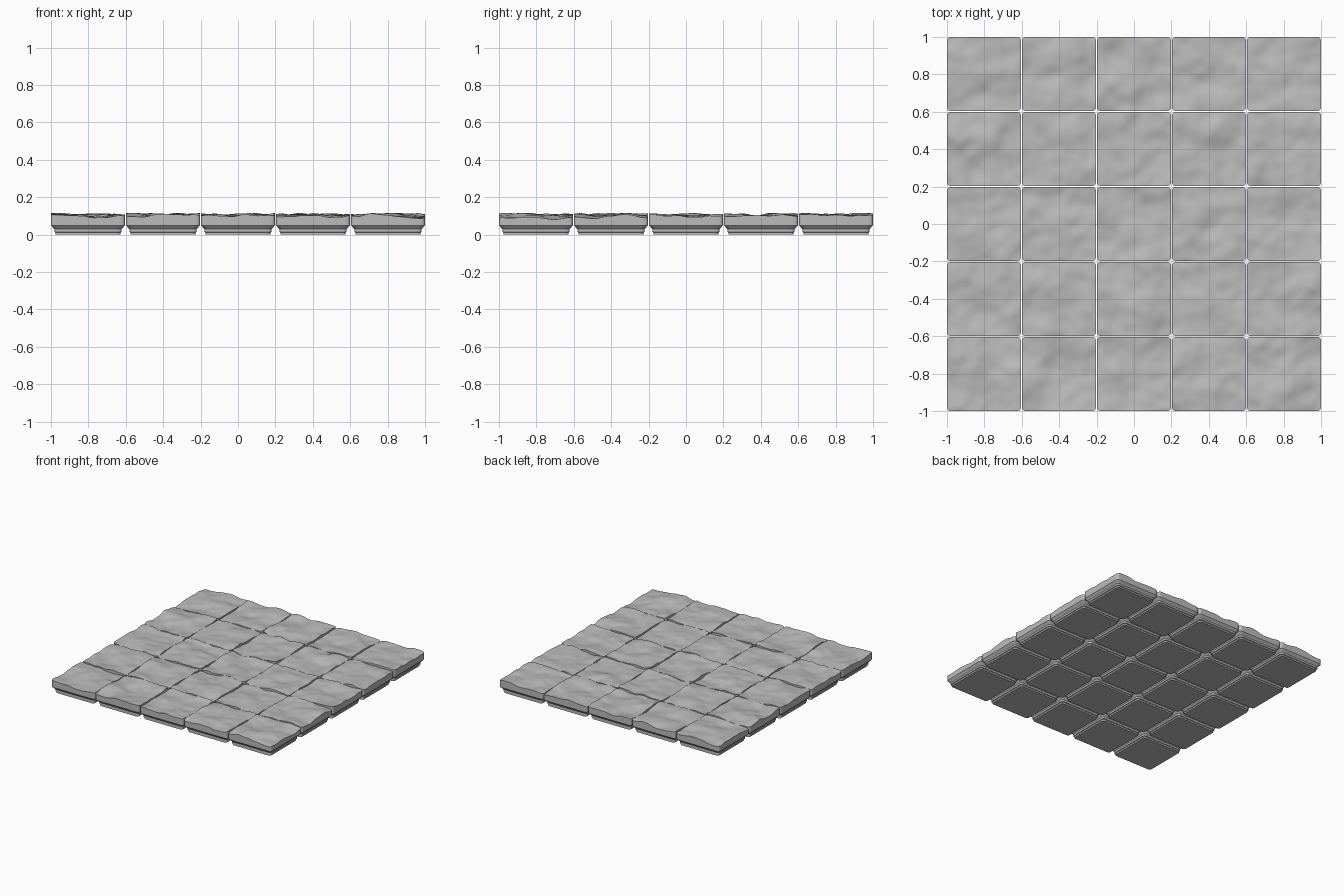
import bpy, bmesh, math
from mathutils import Vector, noise

cube = bpy.data.objects.get("Cube")
if cube:
    bpy.data.objects.remove(cube, do_unlink=True)

PITCH = 0.401
HALF = 0.198      # half width of a slab
RADIUS = 0.02     # corner rounding
STEPS = 20        # surface resolution

stone = bpy.data.materials.new("grey stone")
stone.use_nodes = True
stone.diffuse_color = (0.5, 0.5, 0.5, 1)
stone.node_tree.nodes["Principled BSDF"].inputs["Base Color"].default_value = (0.5, 0.5, 0.5, 1)


def round_corner(x, y):
    """Pull a point of the square into its rounded corner."""
    inner = HALF - RADIUS
    core = Vector((max(-inner, min(inner, x)), max(-inner, min(inner, y))))
    off = Vector((x, y)) - core
    if off.length > RADIUS:
        off *= RADIUS / off.length
    return core + off


def stone_height(x, y, seed):
    """Worn surface: broad dips with finer ripples, different on each slab."""
    p = Vector((x * 6, y * 6, seed * 7.3))
    broad = noise.noise(p)
    fine = noise.noise(p * 2.6 + Vector((4, 9, 2)))
    return min(0.115, max(0.077, 0.1 + 0.02 * broad + 0.007 * fine))


def make_slab(name, cx, cy, seed):
    bm = bmesh.new()
    # Uneven top, with extra grid lines at the rounded corners
    inner = HALF - RADIUS
    mid = [-inner + 2 * inner * i / STEPS for i in range(STEPS + 1)]
    lines = [-HALF, -HALF + RADIUS / 2] + mid + [HALF - RADIUS / 2, HALF]
    grid = []
    for y in lines:
        row = []
        for x in lines:
            p = round_corner(x, y)
            row.append(bm.verts.new((p.x, p.y, stone_height(p.x, p.y, seed))))
        grid.append(row)
    for j in range(len(lines) - 1):
        for i in range(len(lines) - 1):
            bm.faces.new((grid[j][i], grid[j][i + 1], grid[j + 1][i + 1], grid[j + 1][i]))

    # Sides: upright edge, undercut, then the stepped foot
    rim = grid[0][:-1] + [r[-1] for r in grid[:-1]] + grid[-1][:0:-1] + [r[0] for r in grid[:0:-1]]
    outline = [v.co.copy() for v in rim]
    loop = rim
    for half, z in ((HALF, 0.05), (0.18, 0.03), (0.18, 0.015), (0.174, 0.012), (0.174, 0)):
        s = half / HALF
        new = [bm.verts.new((c.x * s, c.y * s, z)) for c in outline]
        for i in range(len(loop)):
            k = (i + 1) % len(loop)
            bm.faces.new((loop[k], loop[i], new[i], new[k]))
        loop = new
    bm.faces.new(loop[::-1])
    bmesh.ops.recalc_face_normals(bm, faces=bm.faces)

    # Smooth faces with crisp edges where the slab turns
    for f in bm.faces:
        f.smooth = True
    for e in bm.edges:
        if len(e.link_faces) == 2 and e.calc_face_angle(0) > math.radians(35):
            e.smooth = False

    mesh = bpy.data.meshes.new(name)
    bm.to_mesh(mesh)
    bm.free()
    mesh.materials.append(stone)
    slab = bpy.data.objects.new(name, mesh)
    slab.location = (cx, cy, 0)
    bpy.context.collection.objects.link(slab)


# Five by five paving
for row in range(5):
    for col in range(5):
        make_slab(f"paving_slab_{row + 1}_{col + 1}",
                  (col - 2) * PITCH, (row - 2) * PITCH, row * 5 + col + 1)
